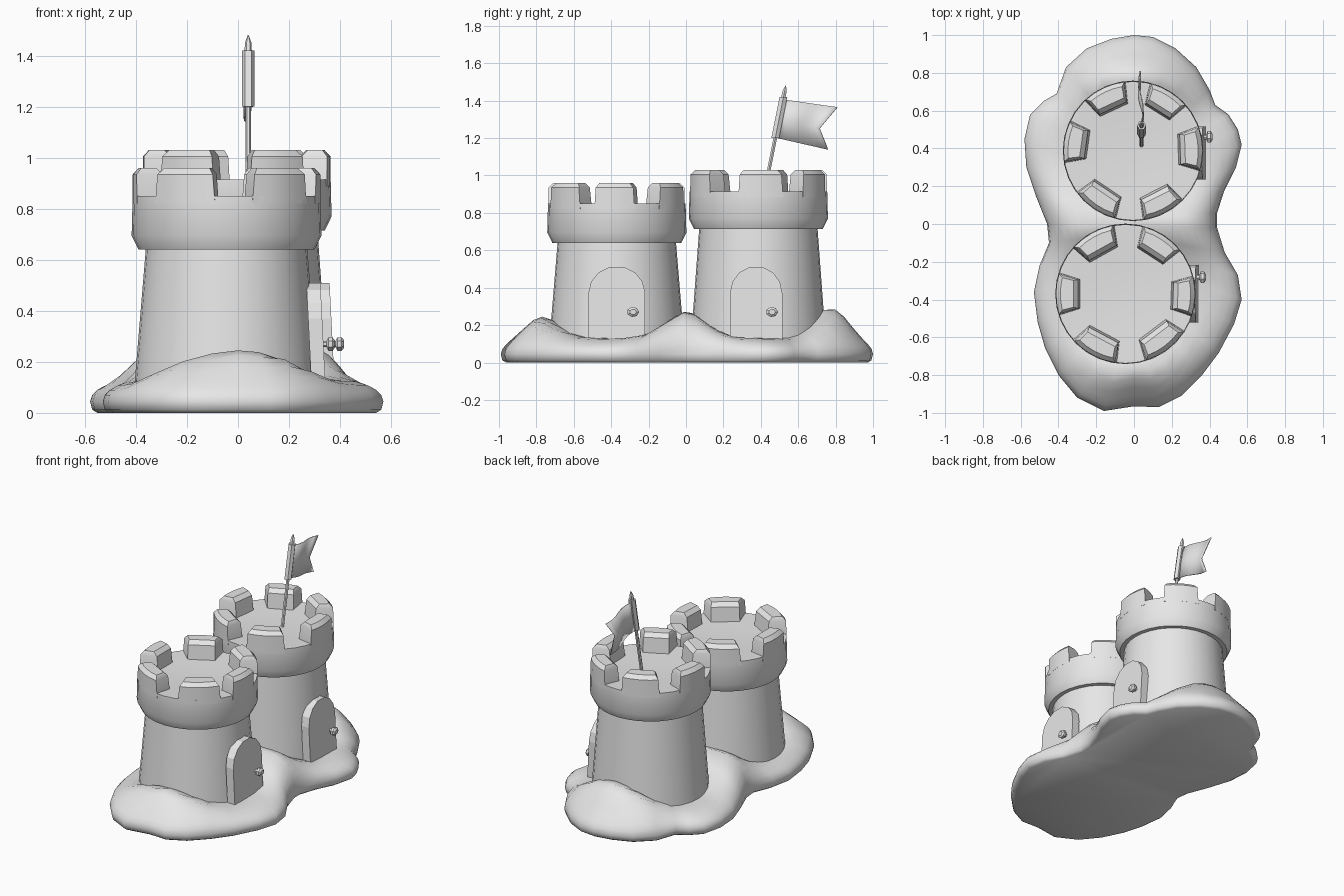
import bpy, bmesh, math
from mathutils import Vector

if "Cube" in bpy.data.objects:
    bpy.data.objects.remove(bpy.data.objects["Cube"])

sand = bpy.data.materials.new("light_grey")
sand.diffuse_color = (0.8, 0.8, 0.8, 1)
sand.use_nodes = True
sand.node_tree.nodes["Principled BSDF"].inputs["Base Color"].default_value = sand.diffuse_color


def finish(name, bm, smooth=None):
    bmesh.ops.recalc_face_normals(bm, faces=bm.faces)
    me = bpy.data.meshes.new(name)
    bm.to_mesh(me)
    bm.free()
    me.materials.append(sand)
    ob = bpy.data.objects.new(name, me)
    bpy.context.collection.objects.link(ob)
    if smooth:
        bpy.ops.object.select_all(action='DESELECT')
        ob.select_set(True)
        bpy.context.view_layer.objects.active = ob
        bpy.ops.object.shade_smooth_by_angle(angle=math.radians(smooth))
    return ob


def loft(bm, rings):
    """Skin closed rings of points and cap both ends."""
    vr = [[bm.verts.new(p) for p in r] for r in rings]
    n = len(vr[0])
    for a, b in zip(vr, vr[1:]):
        for i in range(n):
            j = (i + 1) % n
            bm.faces.new((a[i], a[j], b[j], b[i]))
    bm.faces.new(vr[0])
    bm.faces.new(vr[-1])


def circle(cx, cy, r, z, n=32):
    return [(cx + r * math.cos(math.tau * i / n), cy + r * math.sin(math.tau * i / n), z)
            for i in range(n)]


# Sand mound: outline lofted towards a spine, with heaps at the ends and middle
OUTLINE = [(.57, .42), (.55, .5), (.5, .58), (.43, .63), (.4, .71), (.33, .83), (.22, .93),
           (.1, .99), (0, 1), (-.12, .98), (-.25, .93), (-.36, .83), (-.41, .69), (-.48, .65),
           (-.55, .58), (-.58, .45), (-.57, .3), (-.52, .15), (-.46, 0), (-.45, -.1),
           (-.5, -.22), (-.53, -.36), (-.51, -.52), (-.47, -.66), (-.4, -.8), (-.3, -.92),
           (-.16, -.99), (0, -.965), (.13, -.97), (.25, -.91), (.36, -.8), (.45, -.68),
           (.53, -.53), (.57, -.4), (.55, -.27), (.48, -.15), (.44, -.02), (.44, .06),
           (.48, .18), (.54, .3)]


def mound_ring(s, z=None):
    ring = []
    for x, y in OUTLINE:
        c = Vector((0, y * 0.45))
        d = Vector((x, y)) - c
        p = c + d * s
        h = z
        if h is None:
            end = 0.16 if y > 0 else 0.115
            top = (0.13 + 0.14 * math.exp(-(p.y / 0.15) ** 2)
                   + end * math.exp(-((abs(p.y) - 0.77) / 0.14) ** 2 - (p.x / 0.33) ** 2))
            t = min(1, (1 - s) * d.length / 0.2)
            h = 0.045 + (top - 0.045) * math.sqrt(1 - (1 - t) ** 2)
        ring.append((p.x, p.y, h))
    return ring


bm = bmesh.new()
loft(bm, [mound_ring(0.95, 0), mound_ring(0.985, 0.012)]
     + [mound_ring(s) for s in (1, .985, .95, .89, .81, .72, .63, .52, .4, .2, .02)])
finish("sand_mound", bm, 50)


def tower(label, cx, cy, z0, notch, top, merlons):
    # Tapered body
    bm = bmesh.new()
    loft(bm, [circle(cx, cy, 0.365, 0.06), circle(cx, cy, 0.315, z0 + 0.02)])
    finish(label + "_tower_body", bm, 40)
    # Flared crown with a shallow dished roof
    bm = bmesh.new()
    prof = [(.30, z0), (.345, z0), (.372, z0 + .055), (.368, notch), (.345, notch),
            (.2, notch - .012), (.01, notch - .015)]
    loft(bm, [circle(cx, cy, r, z) for r, z in prof])
    finish(label + "_tower_crown", bm, 35)
    # Battlement blocks
    bm = bmesh.new()
    for ang, half in merlons:
        rings = []
        for z, r_in, r_out, k in ((notch - .03, .25, .369, 1), (top - .025, .262, .368, .93),
                                  (top, .285, .345, .8)):
            ring = []
            for r, fs in ((r_out, (-1, -.5, 0, .5, 1)), (r_in, (1, -1))):
                for f in fs:
                    a = math.radians(ang + f * half * k)
                    ring.append((cx + r * math.cos(a), cy + r * math.sin(a), z))
            rings.append(ring)
        loft(bm, rings)
    finish(label + "_battlements", bm, 30)


tower("front", -0.045, -0.37, 0.64, 0.85, 0.96,
      [(-2, 17), (57, 19), (119, 20), (180, 18), (242, 21), (-53, 21)])
tower("back", -0.005, 0.387, 0.715, 0.915, 1.03,
      [(2, 19), (58, 18), (115, 19), (172, 18), (236, 20), (-63, 19)])


def door(label, x, yc, half, knob_y):
    # Arched slab leaning with the wall
    bm = bmesh.new()
    shape = [(-half, .09), (half, .09), (half, .37)]
    shape += [(half * math.cos(math.radians(a)), .37 + .145 * math.sin(math.radians(a)))
              for a in (25, 50, 75, 105, 130, 155)] + [(-half, .37)]
    loft(bm, [[(x + dx - (z - .13) * 0.05, yc + y, z) for y, z in shape] for dx in (-.055, 0)])
    finish(label + "_door", bm)
    # Faceted knob on a short stem
    bm = bmesh.new()
    loft(bm, [[(x + dx, knob_y + r * math.cos(math.tau * i / 7),
                .27 + .85 * r * math.sin(math.tau * i / 7)) for i in range(7)]
              for dx, r in ((-.02, .015), (.005, .015), (.012, .032), (.028, .032), (.038, .018))])
    finish(label + "_door_knob", bm)


door("front", 0.342, -0.37, 0.152, -0.283)
door("back", 0.378, 0.375, 0.14, 0.46)

# Flagpole leaning backwards, thicker sleeve and pointed tip
bm = bmesh.new()
pole = [(.88, .011), (1.2, .011), (1.2, .024), (1.42, .024), (1.42, .014), (1.45, .013), (1.48, .002)]
loft(bm, [circle(.04, .441 + (z - 1.02) * .2, r, z + 0.0001 * i, 6)
          for i, (z, r) in enumerate(pole)])
finish("flagpole", bm)

# Swallow-tailed flag with a gentle wave
bm = bmesh.new()
cols = []
N = 8
for i in range(N + 1):
    t = i / N
    x = .037 + .012 * math.sin(t * 6)
    hi = Vector((x, .53 + .28 * t, 1.405 - .04 * t))
    lo = Vector((x, .487 + .273 * t, 1.2 - .062 * t))
    mid = (hi + lo) / 2
    mid.y -= .07 * t
    cols.append([bm.verts.new(p) for p in (hi, mid, lo)])
for a, b in zip(cols, cols[1:]):
    for k in (0, 1):
        bm.faces.new((a[k], a[k + 1], b[k + 1], b[k]))
flag = finish("flag", bm, 30)
mod = flag.modifiers.new("thickness", 'SOLIDIFY')
mod.thickness = 0.006
mod.offset = 0
